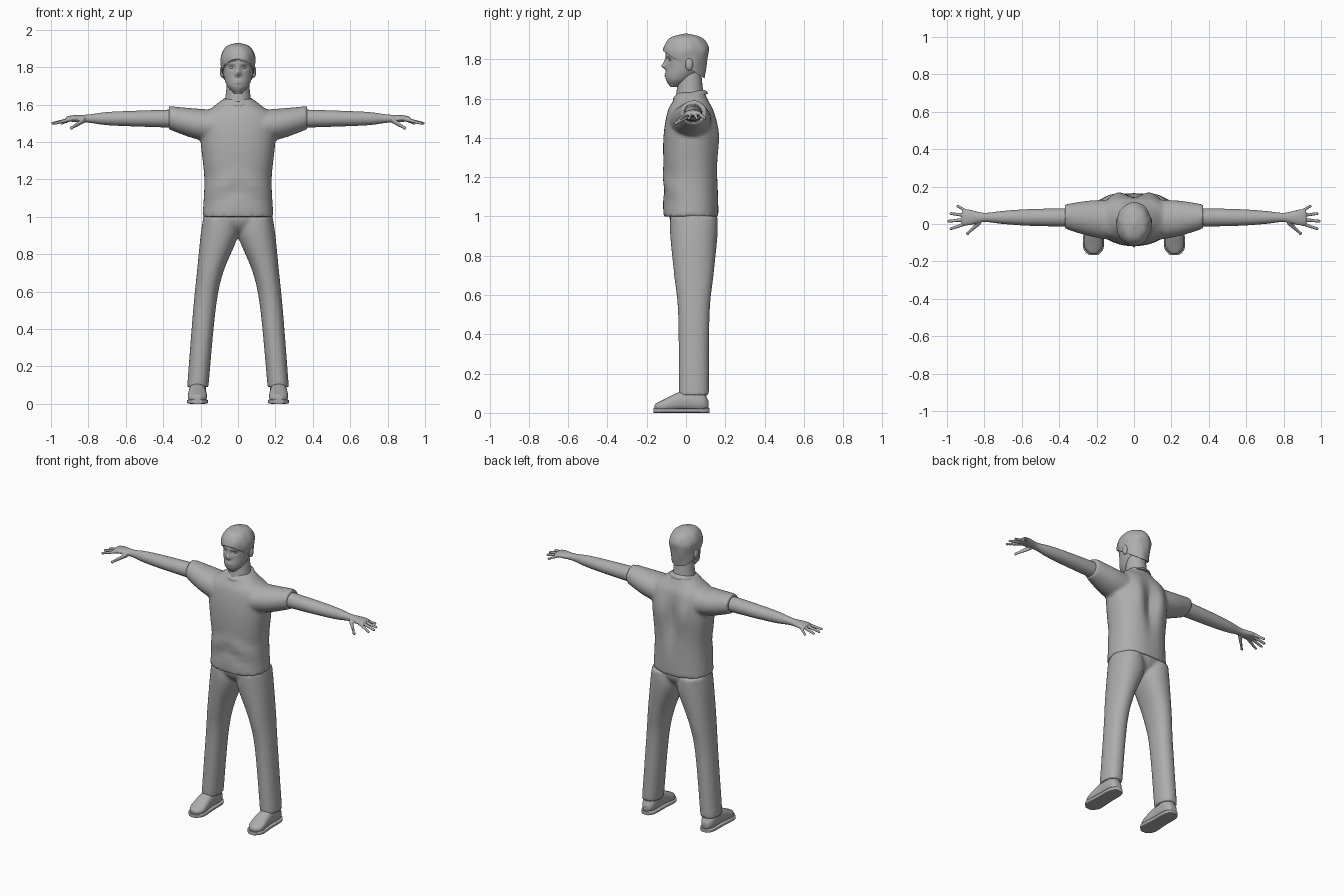
import bpy, bmesh, math
from mathutils import Matrix, Vector

cube = bpy.data.objects.get("Cube")
if cube:
    bpy.data.objects.remove(cube, do_unlink=True)

GREY = (.42, .42, .42, 1)
SIDES = {"left": 1, "right": -1}
material = bpy.data.materials.new("plain grey")
material.use_nodes = True
material.diffuse_color = GREY
for node in material.node_tree.nodes:
    if node.type == 'BSDF_PRINCIPLED':
        node.inputs["Base Color"].default_value = GREY


def spline(rows, steps):
    """Smoothly interpolate the parameters of neighbouring rings."""
    columns = [Vector(row) for row in rows]
    last = len(columns) - 1
    result = []
    for i in range(last):
        start, end = columns[i], columns[i + 1]
        leave = (end - columns[max(i - 1, 0)]) / 2
        arrive = (columns[min(i + 2, last)] - start) / 2
        for step in range(steps):
            t = step / steps
            ease = t * t * (3 - 2 * t)
            bend = leave * t * (1 - t) ** 2 - arrive * t * t * (1 - t)
            result.append(start.lerp(end, ease) + bend)
    return result + [columns[last]]


def rounded(value, power):
    return math.copysign(abs(value) ** (2 / power), value)


def loft(bm, axis, rows, side=1, power=2, segments=48, steps=6):
    """Skin oval rings; a row is position, two centre offsets, two radii."""
    rings = []
    for along, centre_a, centre_b, radius_a, radius_b in spline(rows, steps):
        ring = []
        for k in range(segments):
            angle = math.tau * k / segments
            a = centre_a + radius_a * rounded(math.cos(angle), power)
            b = centre_b + radius_b * rounded(math.sin(angle), power)
            x, y, z = {'x': (along, a, b), 'y': (a, along, b), 'z': (a, b, along)}[axis]
            ring.append(bm.verts.new((x * side, y, z)))
        rings.append(ring)
    for lower, upper in zip(rings, rings[1:]):
        for k in range(segments):
            n = (k + 1) % segments
            bm.faces.new((lower[k], lower[n], upper[n], upper[k]))
    bm.faces.new(rings[0])
    bm.faces.new(rings[-1])


def ball(bm, location, size):
    matrix = Matrix.Translation(location) @ Matrix.Diagonal((*size, 1))
    bmesh.ops.create_uvsphere(bm, u_segments=24, v_segments=16, radius=1, matrix=matrix)


def bump(value, centre, width):
    return math.exp(-((value - centre) / width) ** 2)


def finish(name, bm, voxel=0):
    """Make the object; a voxel size blends its overlapping forms into one skin."""
    bmesh.ops.recalc_face_normals(bm, faces=bm.faces[:])
    mesh = bpy.data.meshes.new(name)
    bm.to_mesh(mesh)
    bm.free()
    obj = bpy.data.objects.new(name, mesh)
    bpy.context.collection.objects.link(obj)
    mesh.materials.append(material)
    bpy.ops.object.select_all(action='DESELECT')
    obj.select_set(True)
    bpy.context.view_layer.objects.active = obj
    bpy.ops.object.shade_smooth_by_angle(angle=math.radians(60))
    if voxel:
        remesh = obj.modifiers.new("blend", 'REMESH')
        remesh.mode = 'VOXEL'
        remesh.voxel_size = voxel
        remesh.use_smooth_shade = True
        soften = obj.modifiers.new("soften", 'SMOOTH')
        soften.iterations = 4


# Shirt: torso with a hollow spine and shoulder blades, blended with short sleeves
bm = bmesh.new()
torso = ((1, .19, .14), (1.2, .18, .14), (1.4, .2, .14), (1.53, .2, .12), (1.59, .13, .09), (1.63, .08, .07))
loft(bm, 'z', [(z, 0, .025, width, depth) for z, width, depth in torso], power=2.3)
for v in bm.verts:
    x, y, z = abs(v.co.x), v.co.y, v.co.z
    if y > .05:
        blade = bump(x, .09, .04) * bump(z, 1.42, .1)
        spine = bump(x, 0, .04) * bump(z, 1.35, .15)
        v.co.y += .015 * blade - .03 * spine
    elif y < 0:
        v.co.y += .005 * math.sin(40 * z + 20 * x) * bump(z, 1.15, .1)
sleeve = [(.1, .02, 1.48, .11, .09), (.24, .03, 1.5, .095, .08), (.37, .04, 1.53, .065, .062)]
for side in SIDES.values():
    loft(bm, 'x', sleeve, side)
finish("shirt", bm, .01)

# Collar band, tilted down at the front
bm = bmesh.new()
loft(bm, 'z', [(z, 0, 0, radius, radius) for z, radius in ((-.015, .09), (0, .087), (.01, .075))])
bm.transform(Matrix.Translation((0, .02, 1.62)) @ Matrix.Rotation(.2, 4, 'X'))
finish("collar", bm)

# Trousers: two legs blended with the seat
bm = bmesh.new()
ball(bm, (0, .035, 1), (.185, .12, .1))
leg = ((1, .1, .085, .12), (.9, .1, .1, .12), (.7, .15, .07, .1), (.5, .18, .06, .08), (.09, .215, .057, .077))
for side in SIDES.values():
    loft(bm, 'z', [(z, x, .04, width, depth) for z, x, width, depth in leg], side, power=2.2)
finish("trousers", bm, .01)

# Arms with palms, four fanned fingers and a thumb
bm = bmesh.new()
arm = ((.3, .05, .05), (.55, .045, .042), (.7, .035, .035), (.8, .025, .022), (.88, .042, .018), (.92, .04, .01))
for side in SIDES.values():
    loft(bm, 'x', [(x, .035, 1.525, width, height) for x, width, height in arm], side)
    digits = []
    for i in range(4):
        knuckle = Vector((.89, .065 - .02 * i, 1.522))
        tip = Vector((.99 - .012 * (i - 2) ** 2, .095 - .04 * i, 1.5))
        digits.append((knuckle, tip, .011, .008))
    digits.append((Vector((.82, .015, 1.52)), Vector((.89, -.05, 1.475)), .018, .009))
    for root, tip, thick, thin in digits:
        loft(bm, 'x', [(*root, thick, thick), (*tip, thin, thin)], side, segments=16)
        ball(bm, (tip.x * side, tip.y, tip.z), [thin * 1.1] * 3)
finish("arms_and_hands", bm, .0045)

# Neck
bm = bmesh.new()
neck = ((1.57, .08), (1.65, .066), (1.75, .056))
loft(bm, 'z', [(z, 0, .02, radius, radius) for z, radius in neck])
finish("neck", bm)

# Head with a modelled face
bm = bmesh.new()
skull = ((1.66, -.06, .02, .02), (1.7, -.035, .058, .068), (1.77, 0, .08, .1),
         (1.85, 0, .083, .104), (1.9, 0, .06, .08), (1.925, 0, .02, .02))
loft(bm, 'z', [(z, 0, y, width, depth) for z, y, width, depth in skull], segments=80, steps=14)
for v in bm.verts:
    x, y, z = abs(v.co.x), v.co.y, v.co.z
    if y < -.03:
        nose = bump(x, 0, .014) * bump(z, 1.764, .013)
        bridge = bump(x, 0, .011) * bump(z, 1.785, .02)
        socket = bump(x, .034, .018) * bump(z, 1.798, .012)
        brow = bump(x, .034, .025) * bump(z, 1.82, .008)
        lips = bump(x, 0, .02) * (bump(z, 1.727, .005) + bump(z, 1.716, .005))
        v.co.y -= .022 * nose + .011 * bridge - .011 * socket + .004 * brow + .006 * lips
finish("head", bm)

# Eyes and ears
for name, side in SIDES.items():
    bm = bmesh.new()
    ball(bm, (.033 * side, -.077, 1.798), (.014, .01, .008))
    finish(name + "_eye", bm)
    bm = bmesh.new()
    ball(bm, (.084 * side, .016, 1.775), (.013, .02, .032))
    finish(name + "_ear", bm)

# Hair cap with loose waves, cut on a slope from the fringe down to the nape
bm = bmesh.new()
cap = ((1.68, .02, .07, .07), (1.8, 0, .09, .11), (1.86, 0, .091, .115), (1.91, 0, .063, .08), (1.93, 0, .01, .01))
loft(bm, 'z', [(z, 0, y, width, depth) for z, y, width, depth in cap], segments=80)
for v in bm.verts:
    turn = math.atan2(v.co.y, v.co.x)
    wave = 1 + .01 * (math.sin(9 * turn + 30 * v.co.z) + math.sin(5 * turn - 50 * v.co.z))
    v.co.x *= wave
    v.co.y *= wave
bmesh.ops.bisect_plane(bm, geom=bm.verts[:] + bm.edges[:] + bm.faces[:], clear_inner=True,
                       plane_co=Vector((0, -.11, 1.838)), plane_no=Vector((0, 2, 3)))
bmesh.ops.holes_fill(bm, edges=[edge for edge in bm.edges if edge.is_boundary])
finish("hair", bm)

# Shoes: rounded upper with an ankle, on a flat sole that follows its outline
shoe = ((-.16, .03, .02, .015), (-.12, .035, .05, .03), (-.02, .06, .046, .05),
        (.08, .055, .043, .048), (.115, .04, .02, .02))
for name, side in SIDES.items():
    bm = bmesh.new()
    loft(bm, 'y', [(y, .217, z, width, height) for y, z, width, height in shoe], side, power=2.4)
    ball(bm, (.214 * side, .05, .1), (.045, .055, .07))
    for v in bm.verts:
        v.co.z = max(v.co.z, .012)
    finish(name + "_shoe", bm, .006)
    bm = bmesh.new()
    loft(bm, 'y', [(y * 1.04, .217, .012, width + .005, .012) for y, z, width, height in shoe], side, power=5)
    finish(name + "_sole", bm)
